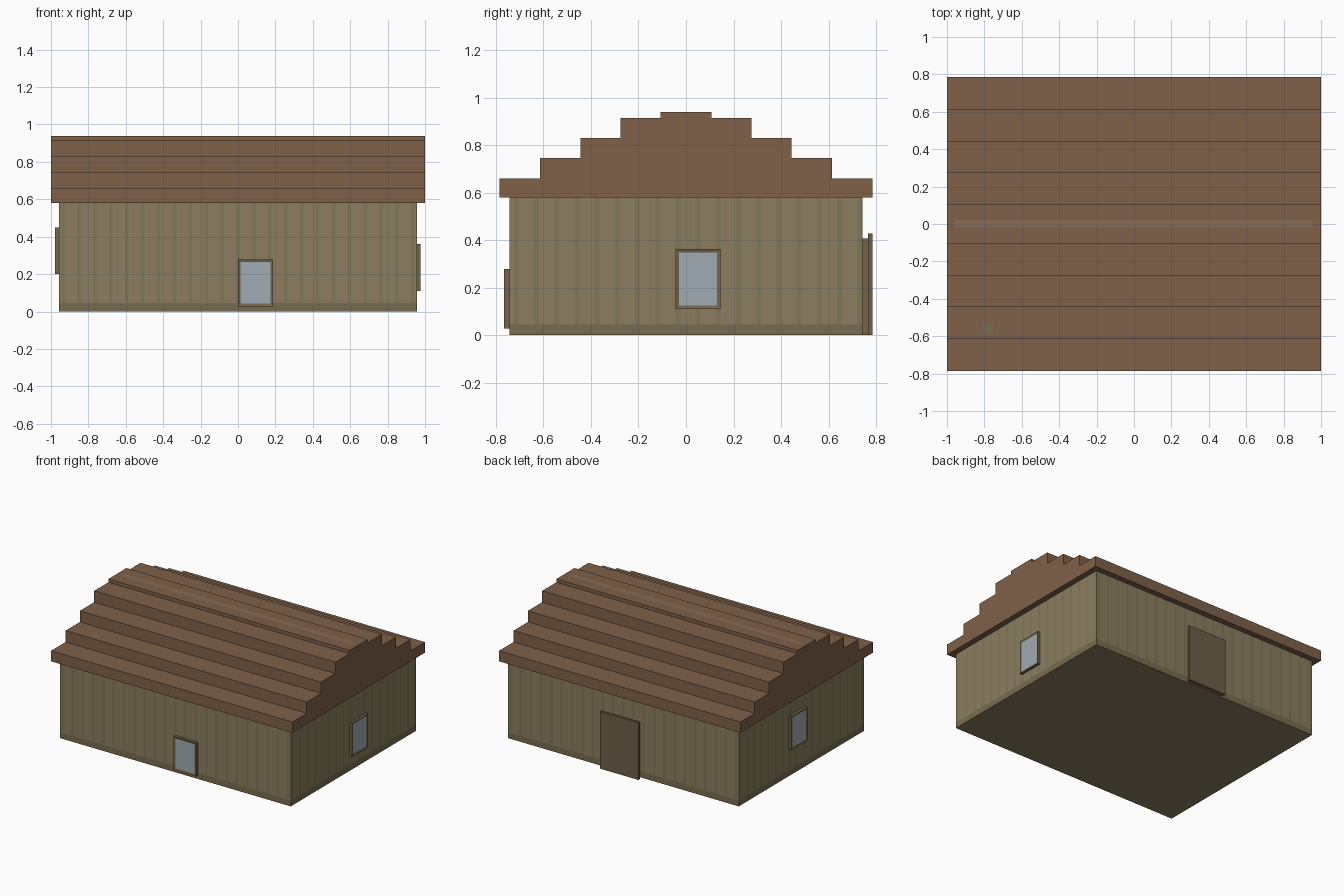
import bpy, bmesh
from mathutils import Vector

if "Cube" in bpy.data.objects:
    bpy.data.objects.remove(bpy.data.objects["Cube"])


def material(name, rgb):
    m = bpy.data.materials.new(name)
    m.diffuse_color = tuple((c / 255) ** 2.2 for c in rgb) + (1,)
    m.use_nodes = True
    m.node_tree.nodes["Principled BSDF"].inputs["Base Color"].default_value = m.diffuse_color
    return m


WALL = material("wall_wood", (139, 125, 96))
GROOVE = material("wall_groove", (126, 119, 88))
BASE = material("wall_base", (120, 107, 80))
ROOF = material("roof_wood", (126, 97, 75))
RIDGE = material("ridge_wood", (134, 106, 84))
MOSS = material("moss", (122, 107, 79))
TRIM = material("trim_wood", (116, 101, 76))
GLASS = material("glass", (158, 170, 177))
DOOR = material("door_wood", (110, 96, 75))


def finish(bm, name, mats):
    me = bpy.data.meshes.new(name)
    bmesh.ops.recalc_face_normals(bm, faces=bm.faces)
    bm.to_mesh(me)
    bm.free()
    for m in mats:
        me.materials.append(m)
    ob = bpy.data.objects.new(name, me)
    bpy.context.collection.objects.link(ob)
    return ob


def box_bm(lo, hi):
    bm = bmesh.new()
    bmesh.ops.create_cube(bm, size=1)
    lo, hi = Vector(lo), Vector(hi)
    for v in bm.verts:
        v.co = (lo + hi) / 2 + v.co * (hi - lo)
    return bm


def cut(bm, axis, value, test=lambda f: True):
    # slice the chosen faces by a plane across one axis
    faces = [f for f in bm.faces if test(f)]
    geom = set(faces)
    for f in faces:
        geom.update(f.edges, f.verts)
    co, no = Vector((0, 0, 0)), Vector((0, 0, 0))
    co[axis], no[axis] = value, 1
    bmesh.ops.bisect_plane(bm, geom=list(geom), dist=1e-5, plane_co=co, plane_no=no)


# Walls: one block with flat coloured board grooves and a darker base band
WX, WY, EAVE, BAND, HALF = 0.957, 0.742, 0.58, 0.045, 0.01
bm = box_bm((-WX, -WY, 0), (WX, WY, EAVE))
grooves = {0: [-0.935 + 0.085 * i for i in range(23)],
           1: [-0.714 + 0.085 * i for i in range(18)]}
cut(bm, 2, BAND, lambda f: abs(f.normal.z) < 0.5)
for axis, places in grooves.items():
    for p in places:
        for edge in (p - HALF, p + HALF):
            if abs(edge) < (WX, WY)[axis] - 0.002:
                cut(bm, axis, edge, lambda f: abs(f.normal[1 - axis]) > 0.5)
for f in bm.faces:
    if abs(f.normal.z) > 0.5:
        continue
    c = f.calc_center_median()
    along = 0 if abs(f.normal.y) > 0.5 else 1
    if c.z < BAND:
        f.material_index = 2
    elif any(abs(c[along] - p) < HALF for p in grooves[along]):
        f.material_index = 1
finish(bm, "walls", [WALL, GROOVE, BASE])

# Roof: stepped gable profile swept along x
steps = [(0.785, 0.66), (0.614, 0.745), (0.444, 0.829), (0.275, 0.914), (0.107, 0.939)]
half = []
below = EAVE
for y, z in steps:
    half += [(y, below), (y, z)]
    below = z
profile = half + [(-y, z) for y, z in reversed(half)]
bm = bmesh.new()
end = bm.faces.new([bm.verts.new((-1, y, z)) for y, z in profile])
swept = bmesh.ops.extrude_face_region(bm, geom=[end])["geom"]
bmesh.ops.translate(bm, vec=(2, 0, 0),
                    verts=[v for v in swept if isinstance(v, bmesh.types.BMVert)])
bmesh.ops.recalc_face_normals(bm, faces=bm.faces)


def paint(x0, x1, y0, y1, zlevel, index):
    # colour a flat rectangle on one roof tread
    on = lambda f: f.normal.z > 0.5 and abs(f.calc_center_median().z - zlevel) < 0.01
    for axis, value in ((0, x0), (0, x1), (1, y0), (1, y1)):
        cut(bm, axis, value, on)
    for f in filter(on, bm.faces):
        c = f.calc_center_median()
        if x0 < c.x < x1 and y0 < c.y < y1:
            f.material_index = index


paint(-0.957, 0.957, -0.02, 0.022, 0.939, 1)
paint(-0.81, -0.75, -0.59, -0.53, 0.745, 2)
finish(bm, "stepped_roof", [ROOF, RIDGE, MOSS])


def window(name, lo, hi, out):
    bm = box_bm(lo, hi)
    bm.normal_update()
    pane = max(bm.faces, key=lambda f: f.normal.dot(Vector(out)))
    bmesh.ops.inset_region(bm, faces=[pane], thickness=0.02, depth=-0.004)
    pane.material_index = 1
    finish(bm, name, [TRIM, GLASS])


# Windows: raised frame with a slightly sunk pane
window("front_window", (0.0, -0.765, 0.028), (0.188, -WY, 0.278), (0, -1, 0))
window("right_window", (WX, -0.044, 0.11), (0.977, 0.145, 0.362), (1, 0, 0))
window("left_window", (-0.978, -0.044, 0.2), (-WX, 0.145, 0.45), (-1, 0, 0))

# Back door: backing board and a larger panel in front
finish(box_bm((-0.135, WY, 0), (0.145, 0.766, 0.406)), "door_backing", [TRIM])
finish(box_bm((-0.155, 0.766, 0), (0.165, 0.785, 0.427)), "door_panel", [DOOR])
